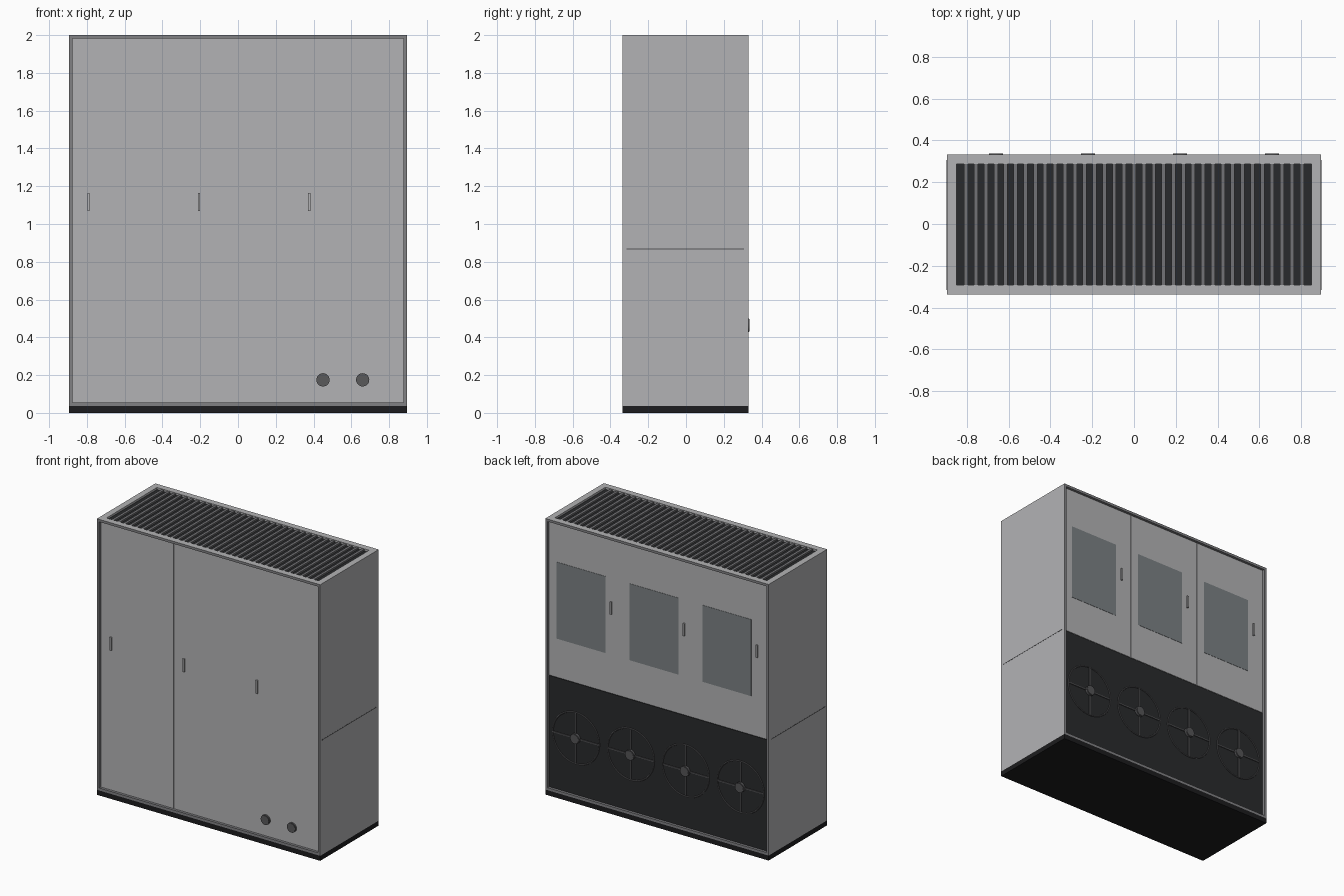
import bpy, bmesh, math
from mathutils import Matrix

if "Cube" in bpy.data.objects:
    bpy.data.objects.remove(bpy.data.objects["Cube"])

W, YF, YB, TOP = 0.895, -0.337, 0.332, 2.0
FACE_F, FACE_B = YF + 0.017, YB - 0.017   # visible surfaces of recessed panels
DOOR_W = 1.754 / 3
DOOR_X = [-DOOR_W, 0, DOOR_W]


def mat(name, r, g, b):
    m = bpy.data.materials.new(name)
    m.diffuse_color = (r, g, b, 1)
    m.use_nodes = True
    m.node_tree.nodes["Principled BSDF"].inputs["Base Color"].default_value = m.diffuse_color
    return m


BLACK = mat("black", 0.012, 0.012, 0.013)
DARK = mat("dark_panel", 0.022, 0.023, 0.025)
RIM = mat("rim_grey", 0.22, 0.22, 0.23)
CASE = mat("case_grey", 0.45, 0.45, 0.46)
SLAT = mat("slat_grey", 0.17, 0.17, 0.18)
KNOB = mat("knob_grey", 0.1, 0.1, 0.105)
GLASS = mat("glass_grey", 0.2, 0.22, 0.23)
WIRE = mat("wire_grey", 0.09, 0.09, 0.095)


def finish(name, bm, *mats):
    me = bpy.data.meshes.new(name)
    bm.to_mesh(me)
    bm.free()
    for m in mats:
        me.materials.append(m)
    ob = bpy.data.objects.new(name, me)
    bpy.context.collection.objects.link(ob)
    return ob


def add_box(bm, x0, x1, y0, y1, z0, z1):
    m = Matrix.Translation(((x0 + x1) / 2, (y0 + y1) / 2, (z0 + z1) / 2))
    m = m @ Matrix.Diagonal((x1 - x0, y1 - y0, z1 - z0, 1))
    bmesh.ops.create_cube(bm, size=1, matrix=m)


def box(name, dims, *mats):
    bm = bmesh.new()
    add_box(bm, *dims)
    return finish(name, bm, *mats)


def disc(name, x, z, r, y0, y1, m, bevel=0.003):
    bm = bmesh.new()
    t = Matrix.Translation((x, (y0 + y1) / 2, z)) @ Matrix.Rotation(math.pi / 2, 4, 'X')
    bmesh.ops.create_cone(bm, cap_ends=True, segments=32, radius1=r, radius2=r,
                          depth=y1 - y0, matrix=t)
    rims = [e for e in bm.edges if abs(e.verts[0].co.y - e.verts[1].co.y) < 1e-5]
    bmesh.ops.bevel(bm, geom=rims, offset=bevel, segments=2, affect='EDGES')
    ob = finish(name, bm, m)
    smooth(ob)
    return ob


def smooth(ob):
    bpy.ops.object.select_all(action='DESELECT')
    bpy.context.view_layer.objects.active = ob
    ob.select_set(True)
    bpy.ops.object.shade_smooth_by_angle()


# plinth
box("plinth", (-W, W, YF, YB, 0, 0.036), BLACK)

# cabinet body with recessed front, back and top
bm = bmesh.new()
add_box(bm, -W, W, YF, YB, 0.036, TOP)
bm.normal_update()
for f in list(bm.faces):
    if abs(f.normal.y) > 0.9 or f.normal.z > 0.9:
        top = f.normal.z > 0.9
        ring = bmesh.ops.inset_individual(bm, faces=[f], thickness=0.045 if top else 0.018,
                                          use_even_offset=True)["faces"]
        ring += bmesh.ops.inset_individual(bm, faces=[f], thickness=0,
                                           depth=-0.015 if top else -0.022)["faces"]
        if not top:
            for r in ring:
                r.material_index = 1
        else:
            f.material_index = 2
finish("cabinet_body", bm, CASE, RIM, DARK)

# roof louvre slats
bm = bmesh.new()
for i in range(35):
    x = (i - 17) * 0.0472
    add_box(bm, x - 0.0095, x + 0.0095, YF + 0.045, YB - 0.045, TOP - 0.015, TOP - 0.003)
finish("roof_slats", bm, SLAT)

# seam strips on both sides
for s, side in ((-1, "left"), (1, "right")):
    xs = sorted((s * (W - 0.002), s * (W + 0.001)))
    box("seam_strip_" + side, (*xs, -0.315, 0.307, 0.865, 0.87), WIRE)

# doors, handles and windows
for i, x in enumerate(DOOR_X, 1):
    a, b = x - DOOR_W / 2 + 0.0015, x + DOOR_W / 2 - 0.0015
    h = x - 0.207
    box(f"front_door_{i}", (a, b, FACE_F, FACE_F + 0.005, 0.055, 1.981), CASE)
    box(f"front_handle_{i}", (h - 0.006, h + 0.006, FACE_F - 0.012, FACE_F, 1.07, 1.165), CASE)
    box(f"back_door_{i}", (a, b, FACE_B - 0.005, FACE_B, 0.866, 1.981), CASE)
    box(f"back_handle_{i}", (h - 0.006, h + 0.006, FACE_B, FACE_B + 0.012, 1.44, 1.53), CASE)
    box(f"window_{i}", (x - 0.16, x + 0.23, FACE_B - 0.002, FACE_B + 0.002, 1.145, 1.70), GLASS)

# front pipe caps
for i, x in enumerate((0.45, 0.66), 1):
    disc(f"pipe_cap_{i}", x, 0.175, 0.035, YF + 0.001, FACE_F + 0.001, KNOB)

# fan panel with four guards
box("fan_panel", (-0.876, 0.876, FACE_B - 0.005, FACE_B, 0.055, 0.862), DARK)
FZ = 0.465
for i, x in enumerate((-0.66, -0.22, 0.22, 0.66), 1):
    disc(f"fan_hub_{i}", x, FZ, 0.036, FACE_B - 0.002, 0.336, WIRE)
    bpy.ops.mesh.primitive_torus_add(major_radius=0.186, minor_radius=0.005,
                                     major_segments=48, minor_segments=8,
                                     location=(x, FACE_B + 0.002, FZ),
                                     rotation=(math.pi / 2, 0, 0))
    ring = bpy.context.object
    ring.name = f"fan_ring_{i}"
    ring.data.materials.append(WIRE)
    smooth(ring)
    bm = bmesh.new()
    add_box(bm, x - 0.186, x + 0.186, FACE_B, FACE_B + 0.006, FZ - 0.004, FZ + 0.004)
    add_box(bm, x - 0.004, x + 0.004, FACE_B, FACE_B + 0.006, FZ - 0.186, FZ + 0.186)
    finish(f"fan_spokes_{i}", bm, WIRE)
